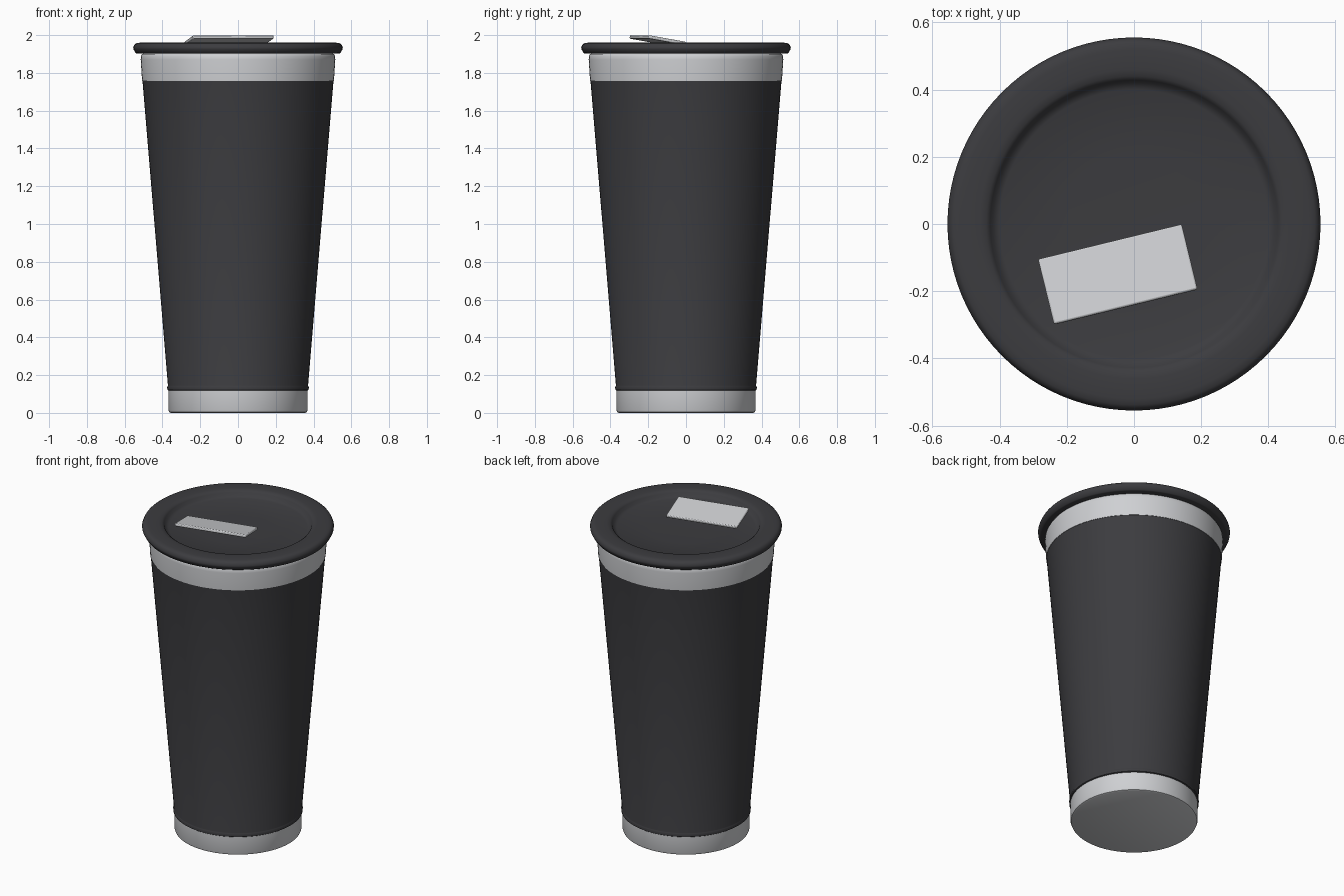
import bpy
import math

cube = bpy.data.objects.get("Cube")
if cube:
    bpy.data.objects.remove(cube, do_unlink=True)

SIDES = 96


def material(name, color):
    mat = bpy.data.materials.new(name)
    mat.use_nodes = True
    mat.diffuse_color = color
    bsdf = mat.node_tree.nodes["Principled BSDF"]
    bsdf.inputs["Base Color"].default_value = color
    bsdf.inputs["Roughness"].default_value = 0.5
    return mat


def finish(obj, mat, angle):
    obj.data.materials.append(mat)
    bpy.ops.object.select_all(action="DESELECT")
    obj.select_set(True)
    bpy.context.view_layer.objects.active = obj
    bpy.ops.object.shade_smooth_by_angle(angle=math.radians(angle))


def lathe(name, profile, mat, angle=40):
    """Spin a (radius, z) profile, listed bottom to top, round the z axis."""
    verts, rings, faces = [], [], []
    for r, z in profile:
        count = SIDES if r > 0 else 1
        rings.append(range(len(verts), len(verts) + count))
        for i in range(count):
            a = math.tau * i / SIDES
            verts.append((r * math.cos(a), r * math.sin(a), z))
    for low, high in zip(rings, rings[1:]):
        for i in range(SIDES):
            j = (i + 1) % SIDES
            if len(low) == 1:
                faces.append((low[0], high[j], high[i]))
            elif len(high) == 1:
                faces.append((low[i], low[j], high[0]))
            else:
                faces.append((low[i], low[j], high[j], high[i]))
    mesh = bpy.data.meshes.new(name)
    mesh.from_pydata(verts, [], faces)
    obj = bpy.data.objects.new(name, mesh)
    bpy.context.collection.objects.link(obj)
    finish(obj, mat, angle)
    return obj


charcoal = material("charcoal", (0.045, 0.045, 0.05, 1))
silver = material("light silver", (0.62, 0.63, 0.65, 1))

# Metal foot
lathe("base", [(0, 0), (0.355, 0), (0.364, 0.004), (0.368, 0.014),
               (0.368, 0.125), (0, 0.125)], silver)

# Tapered sleeve with a small bead at its foot
lathe("sleeve", [(0, 0.118), (0.368, 0.118), (0.374, 0.122), (0.375, 0.135),
                 (0.372, 0.142), (0.371, 0.145), (0.506, 1.762), (0, 1.762)],
      charcoal)

# Metal neck band
lathe("neck_band", [(0, 1.758), (0.508, 1.758), (0.515, 1.87), (0.514, 1.888),
                    (0.508, 1.899), (0.495, 1.905), (0, 1.905)], silver)

# Lid with a rounded rim and a dished centre
lathe("lid", [(0, 1.902), (0.535, 1.902), (0.542, 1.905), (0.554, 1.926),
              (0.555, 1.934), (0.548, 1.95), (0.538, 1.957), (0.52, 1.96),
              (0.46, 1.96), (0.44, 1.957), (0.428, 1.948), (0.42, 1.93),
              (0.4, 1.922), (0.2, 1.915), (0, 1.912)], charcoal, 60)

# Tilted sipping tab
bpy.ops.mesh.primitive_cube_add(size=1, location=(-0.048, -0.15, 1.973))
tab = bpy.context.object
tab.name = "sip_tab"
tab.scale = (0.44, 0.202, 0.018)
bpy.ops.object.transform_apply(location=False, rotation=False, scale=True)
tab.rotation_euler = (math.radians(-10), 0, math.radians(13.7))
bevel = tab.modifiers.new("soft_edges", "BEVEL")
bevel.width = 0.005
bevel.segments = 2
finish(tab, silver, 40)
